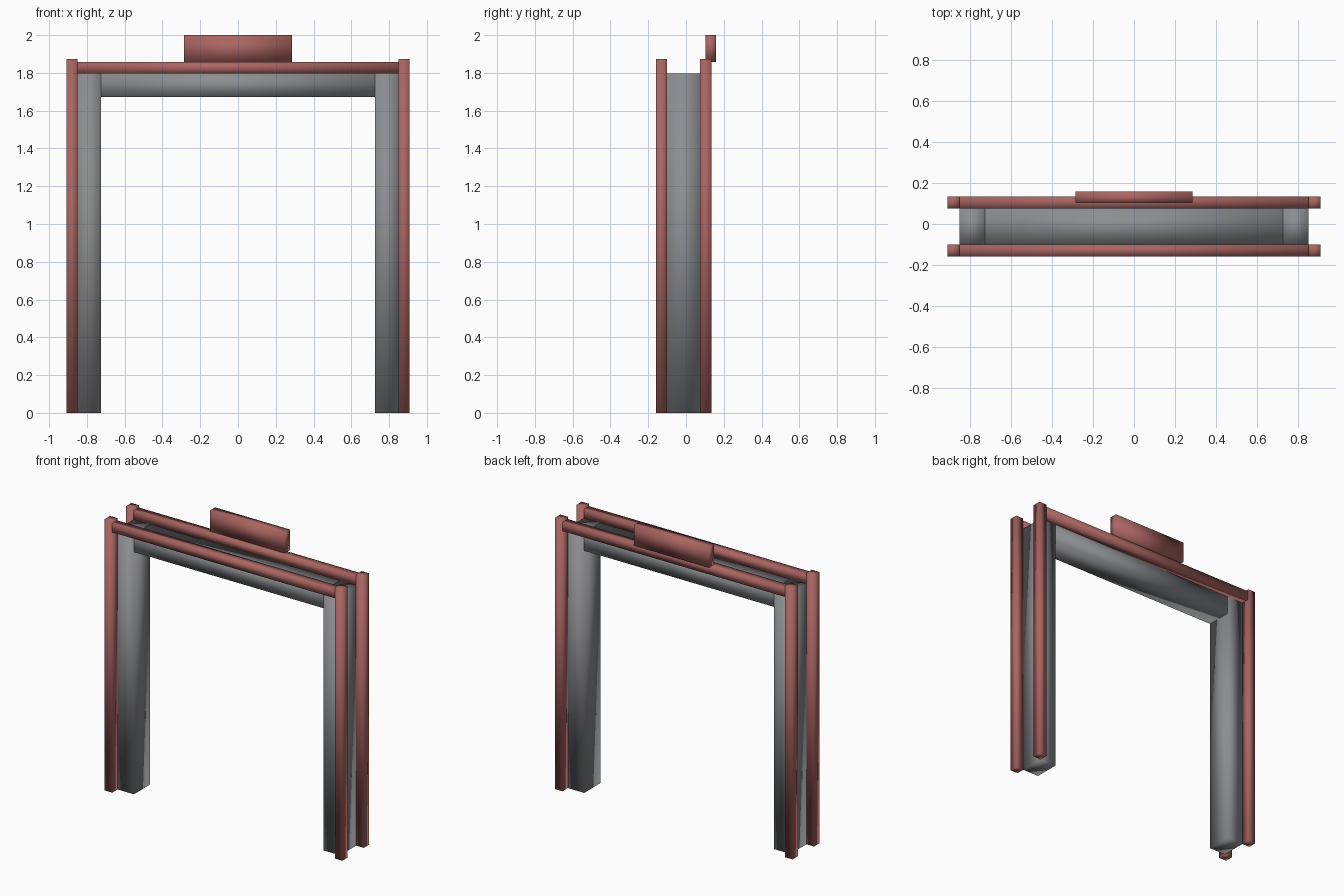
import bpy
import bmesh
from mathutils import Vector

if "Cube" in bpy.data.objects:
    bpy.data.objects.remove(bpy.data.objects["Cube"], do_unlink=True)


def material(name, color):
    m = bpy.data.materials.new(name)
    m.use_nodes = True
    m.diffuse_color = color
    m.node_tree.nodes["Principled BSDF"].inputs["Base Color"].default_value = color
    return m


red = material("dusty red", (0.40, 0.13, 0.12, 1))
grey = material("stone grey", (0.26, 0.27, 0.28, 1))


def box(name, x, y, z, mat):
    """Softly shaded block spanning the given x, y and z ranges."""
    bm = bmesh.new()
    bmesh.ops.create_cube(bm, size=1)
    low, high = (Vector(c) for c in zip(x, y, z))
    for v in bm.verts:
        v.co = [(a + b) / 2 + c * (b - a) for a, b, c in zip(low, high, v.co)]
    for f in bm.faces:
        f.smooth = True
    mesh = bpy.data.meshes.new(name)
    bm.to_mesh(mesh)
    bm.free()
    mesh.materials.append(mat)
    obj = bpy.data.objects.new(name, mesh)
    bpy.context.collection.objects.link(obj)


OUTER, JAMB, INNER = 0.908, 0.85, 0.725
FRONT, BACK = (-0.158, -0.1), (0.075, 0.134)
DEPTH = (FRONT[1], BACK[0])
LINTEL_TOP = 1.797

# Grey door lining
for side, s in (("left", 1), ("right", -1)):
    box(side + "_jamb", sorted((s * INNER, s * JAMB)), DEPTH, (0, LINTEL_TOP), grey)
box("lintel", (-INNER, INNER), DEPTH, (1.672, LINTEL_TOP), grey)

# Red trim on both faces of the frame
for face, y in (("front", FRONT), ("back", BACK)):
    for side, s in (("left", 1), ("right", -1)):
        box(f"{face}_{side}_post", sorted((s * JAMB, s * OUTER)), y, (0, 1.873), red)
    box(face + "_top_rail", (-JAMB, JAMB), y, (LINTEL_TOP, 1.857), red)

# Sign plate above the back rail
box("sign_plate", (-0.285, 0.285), (0.102, 0.158), (1.857, 2), red)
